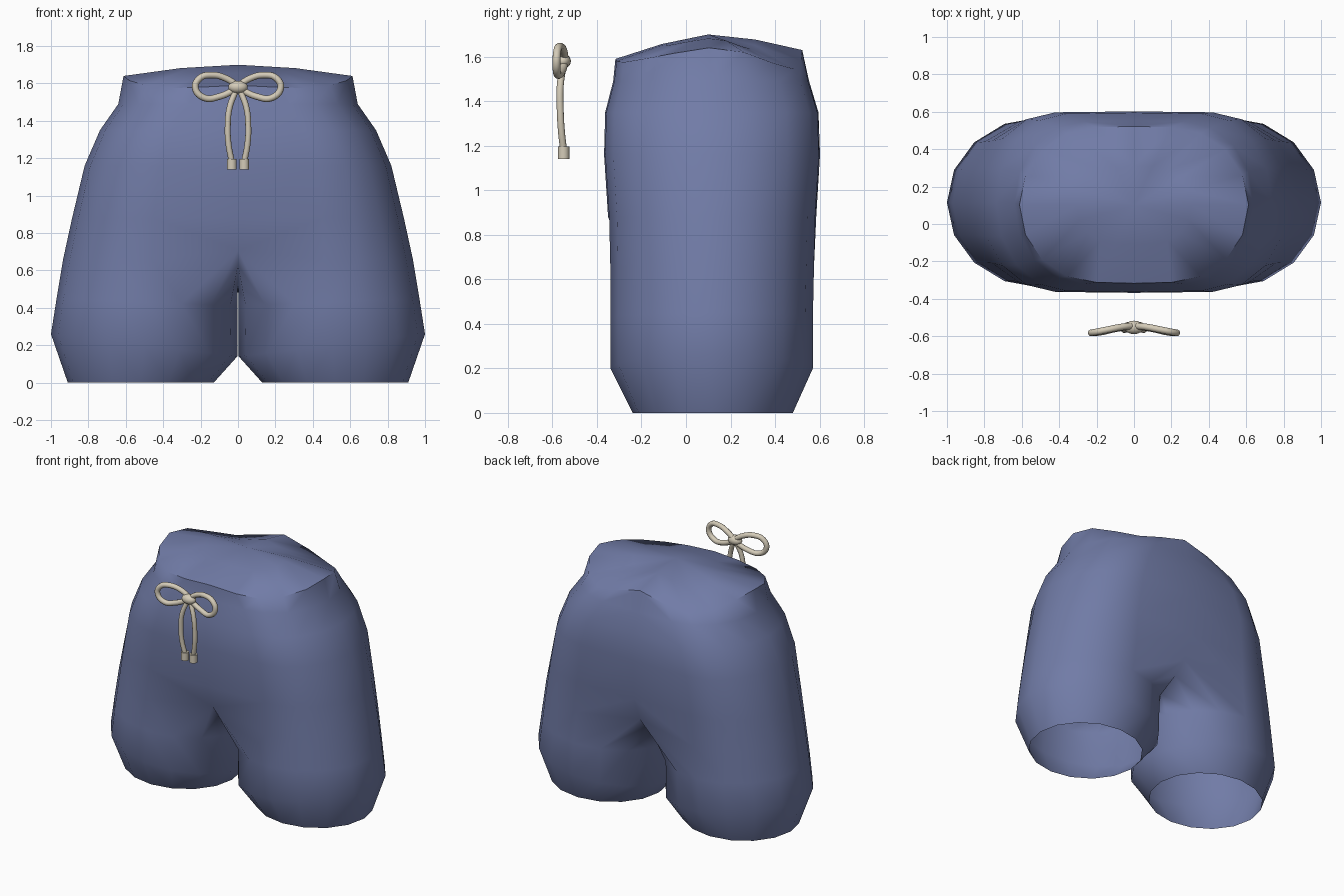
import bpy, bmesh
from math import radians, sin, cos
from mathutils import Vector

cube = bpy.data.objects.get("Cube")
if cube:
    bpy.data.objects.remove(cube, do_unlink=True)


def material(name, rgb):
    m = bpy.data.materials.new(name)
    m.use_nodes = True
    m.diffuse_color = (*rgb, 1)
    bsdf = m.node_tree.nodes["Principled BSDF"]
    bsdf.inputs["Base Color"].default_value = (*rgb, 1)
    bsdf.inputs["Roughness"].default_value = 0.8
    return m


BLUE = material("dusty blue cloth", (0.165, 0.2, 0.385))
CREAM = material("cream cord", (0.66, 0.6, 0.48))


def smooth(ob, angle):
    bpy.ops.object.select_all(action='DESELECT')
    ob.select_set(True)
    bpy.context.view_layer.objects.active = ob
    bpy.ops.object.shade_smooth_by_angle(angle=radians(angle))


# Shorts: one half, lofted from rings of 16 points, then mirrored
SIDES = 16
ANGLES = [radians(-90 + 22.5 * k) for k in range(SIDES)]
TORSO = [15] + list(range(10))      # centre front, outer side, centre back
bm = bmesh.new()


def ellipse(a, cx, rx, front, back):
    return cx + rx * cos(a), (front + back) / 2 + (back - front) / 2 * sin(a)


def leg_ring(z, tilt, cx, rx, front, back):
    ring = []
    for a in ANGLES:
        x, y = ellipse(a, cx, rx, front, back)
        ring.append(bm.verts.new((x, y, z + tilt * cos(a))))
    return ring


def torso_ring(heights, cx, rx, front, back):
    ring = []
    for k, z in zip(TORSO, heights):
        if k in (9, 15):
            x, y = 0, (back + 0.005 if k == 9 else front - 0.005)
        else:
            x, y = ellipse(ANGLES[k], cx, rx, front, back)
        ring.append(bm.verts.new((x, y, z)))
    return ring


def bridge(low, high, closed=False):
    n = len(low)
    for i in range(n if closed else n - 1):
        j = (i + 1) % n
        bm.faces.new((low[i], low[j], high[j], high[i]))


# Leg with an open hem
legs = [leg_ring(0, 0, 0.52, 0.39, -0.24, 0.48),
        leg_ring(0.2, 0.06, 0.502, 0.498, -0.34, 0.57),
        leg_ring(0.43, 0.02, 0.487, 0.483, -0.34, 0.57)]

# Crotch ring: the inner points meet on the centre line in an arch
crotch = []
for k, a in enumerate(ANGLES):
    x, y = ellipse(a, 0.46, 0.475, -0.34, 0.575)
    z = 0.66
    if k > 8:
        x, z = 0, 0.52 + 0.22 * sin(a) ** 2
        y = 0.115 + (y - 0.115) * 0.95
    crotch.append(bm.verts.new((x, y, z)))
legs.append(crotch)
for low, high in zip(legs, legs[1:]):
    bridge(low, high, True)

# Torso up to the waist
rim_heights = [1.59, 1.58, 1.575, 1.59, 1.615, 1.64, 1.62, 1.57, 1.545, 1.58, 1.63]
rows = [[crotch[k] for k in TORSO]]
for z, cx, rx, front, back in [(0.88, 0.45, 0.437, -0.345, 0.58),
                               (1.16, 0.42, 0.4, -0.363, 0.597),
                               (1.35, 0.36, 0.378, -0.358, 0.59),
                               (1.49, 0.27, 0.37, -0.322, 0.548)]:
    rows.append(torso_ring([z] * len(TORSO), cx, rx, front, back))
rim = torso_ring(rim_heights, 0.2, 0.412, -0.312, 0.517)
rows.append(rim)

# Shallow domed top
peak = Vector((0, 0.1, 1.7))
rows.append([bm.verts.new(v.co.lerp(peak, 0.5) + Vector((0, 0, 0.012))) for v in rim])
for low, high in zip(rows, rows[1:]):
    bridge(low, high)
tip = bm.verts.new(peak)
for a, b in zip(rows[-1], rows[-1][1:]):
    bm.faces.new((a, b, tip))

mesh = bpy.data.meshes.new("shorts")
bm.to_mesh(mesh)
bm.free()
mesh.materials.append(BLUE)
shorts = bpy.data.objects.new("shorts", mesh)
bpy.context.collection.objects.link(shorts)
smooth(shorts, 55)
mirror = shorts.modifiers.new("mirror", 'MIRROR')
mirror.merge_threshold = 0.001


# Drawstring bow floating in front
def cord(name, points, radius):
    curve = bpy.data.curves.new(name, 'CURVE')
    curve.dimensions = '3D'
    curve.bevel_depth = radius
    curve.bevel_resolution = 3
    curve.use_fill_caps = True
    curve.resolution_u = 6
    spline = curve.splines.new('BEZIER')
    spline.bezier_points.add(len(points) - 1)
    for bp, co in zip(spline.bezier_points, points):
        bp.co = co
        bp.handle_left_type = bp.handle_right_type = 'AUTO'
    curve.materials.append(CREAM)
    ob = bpy.data.objects.new(name, curve)
    bpy.context.collection.objects.link(ob)


LOOP = [(0, -0.545, 1.585), (0.06, -0.55, 1.625), (0.14, -0.565, 1.645),
        (0.205, -0.578, 1.628), (0.228, -0.582, 1.575), (0.18, -0.578, 1.523),
        (0.1, -0.56, 1.53), (0, -0.545, 1.575)]
TAIL = [(0.008, -0.55, 1.57), (0.045, -0.565, 1.47), (0.055, -0.565, 1.36),
        (0.05, -0.56, 1.27), (0.033, -0.55, 1.18)]
for side, s in (("left", 1), ("right", -1)):
    cord(side + "_bow_loop", [(s * x, y, z) for x, y, z in LOOP], 0.018)
    cord(side + "_cord_tail", [(s * x, y, z) for x, y, z in TAIL], 0.016)
    bpy.ops.mesh.primitive_cylinder_add(vertices=16, radius=0.026, depth=0.056,
                                        location=(s * 0.033, -0.55, 1.168))
    end = bpy.context.object
    end.name = side + "_cord_end"
    end.data.materials.append(CREAM)
    smooth(end, 40)

bpy.ops.mesh.primitive_uv_sphere_add(segments=16, ring_count=10, radius=1,
                                     location=(0, -0.553, 1.58))
knot = bpy.context.object
knot.name = "bow_knot"
knot.scale = (0.052, 0.036, 0.034)
knot.data.materials.append(CREAM)
smooth(knot, 60)
